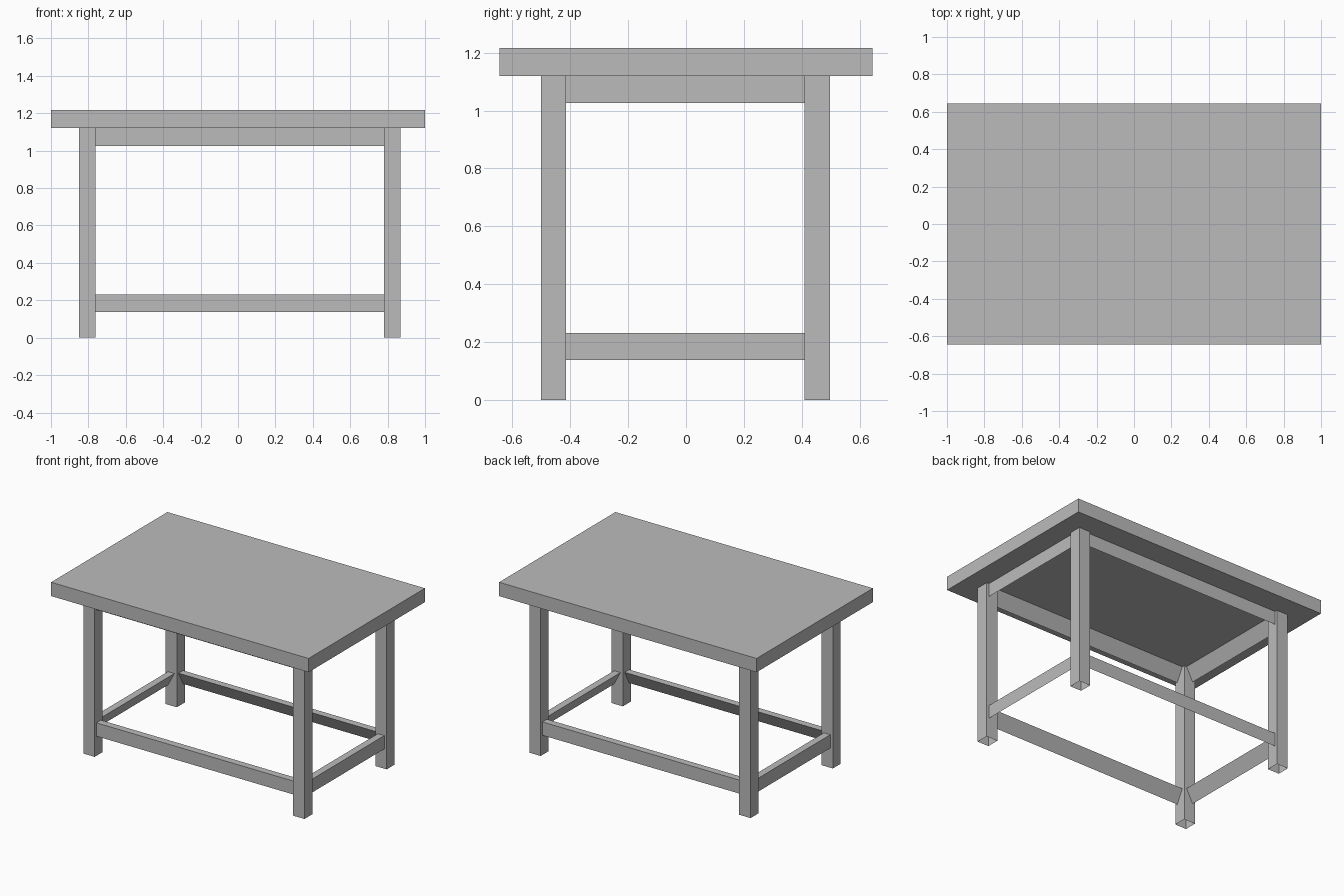
import bpy
import bmesh
from mathutils import Vector

if "Cube" in bpy.data.objects:
    bpy.data.objects.remove(bpy.data.objects["Cube"], do_unlink=True)

grey = bpy.data.materials.new("plain grey")
grey.use_nodes = True
grey.diffuse_color = (0.5, 0.5, 0.5, 1)
grey.node_tree.nodes["Principled BSDF"].inputs["Base Color"].default_value = (0.5, 0.5, 0.5, 1)

# Main dimensions
HALF_Y, TOP_Z, UNDER_Z = 0.645, 1.217, 1.12
LEG_HALF = 0.044
LEG_X = {"right": -0.806, "left": 0.824}
LEG_Y = {"front": -0.458, "back": 0.454}
RAIL_HALF, RAIL_HEIGHT, RAIL_TOP = 0.025, 0.094, 0.232


def finish(name, bm):
    bmesh.ops.recalc_face_normals(bm, faces=bm.faces)
    mesh = bpy.data.meshes.new(name)
    bm.to_mesh(mesh)
    bm.free()
    mesh.materials.append(grey)
    bpy.context.collection.objects.link(bpy.data.objects.new(name, mesh))


def box(name, low, high, open_bottom=False):
    bm = bmesh.new()
    bmesh.ops.create_cube(bm, size=1)
    low, high = Vector(low), Vector(high)
    bmesh.ops.scale(bm, vec=high - low, verts=bm.verts)
    bmesh.ops.translate(bm, vec=(low + high) / 2, verts=bm.verts)
    bmesh.ops.recalc_face_normals(bm, faces=bm.faces)
    if open_bottom:
        bottom = [f for f in bm.faces if f.normal.z < -0.9]
        bmesh.ops.delete(bm, geom=bottom, context='FACES')
    finish(name, bm)


def wedge_rail(name, start, end, outward, top):
    """Rail with a flat top, an upright outer face and a sloped inner face."""
    bm = bmesh.new()
    out = Vector(outward) * RAIL_HALF
    drop = Vector((0, 0, RAIL_HEIGHT))
    origin = Vector((*start, top))
    profile = [bm.verts.new(origin + p) for p in (out, -out, out - drop)]
    face = bm.faces.new(profile)
    grown = bmesh.ops.extrude_face_region(bm, geom=[face], use_keep_orig=True)
    moved = [g for g in grown["geom"] if isinstance(g, bmesh.types.BMVert)]
    bmesh.ops.translate(bm, vec=Vector((*end, top)) - origin, verts=moved)
    finish(name, bm)


# Tabletop
box("tabletop", (-1, -HALF_Y, UNDER_Z), (1, HALF_Y, TOP_Z))

# Hollow-ended legs
for side, x in LEG_X.items():
    for end, y in LEG_Y.items():
        box(f"{end}_{side}_leg", (x - LEG_HALF, y - LEG_HALF, 0),
            (x + LEG_HALF, y + LEG_HALF, UNDER_Z), open_bottom=True)

# Aprons under the top and stretchers near the floor
x0, x1 = LEG_X["right"] + LEG_HALF, LEG_X["left"] - LEG_HALF
y0, y1 = LEG_Y["front"] + LEG_HALF, LEG_Y["back"] - LEG_HALF
for part, top in (("apron", UNDER_Z), ("stretcher", RAIL_TOP)):
    for end, y in LEG_Y.items():
        wedge_rail(f"{end}_{part}", (x0, y), (x1, y), (0, 1 if y > 0 else -1, 0), top)
    for side, x in LEG_X.items():
        wedge_rail(f"{side}_{part}", (x, y0), (x, y1), (1 if x > 0 else -1, 0, 0), top)
